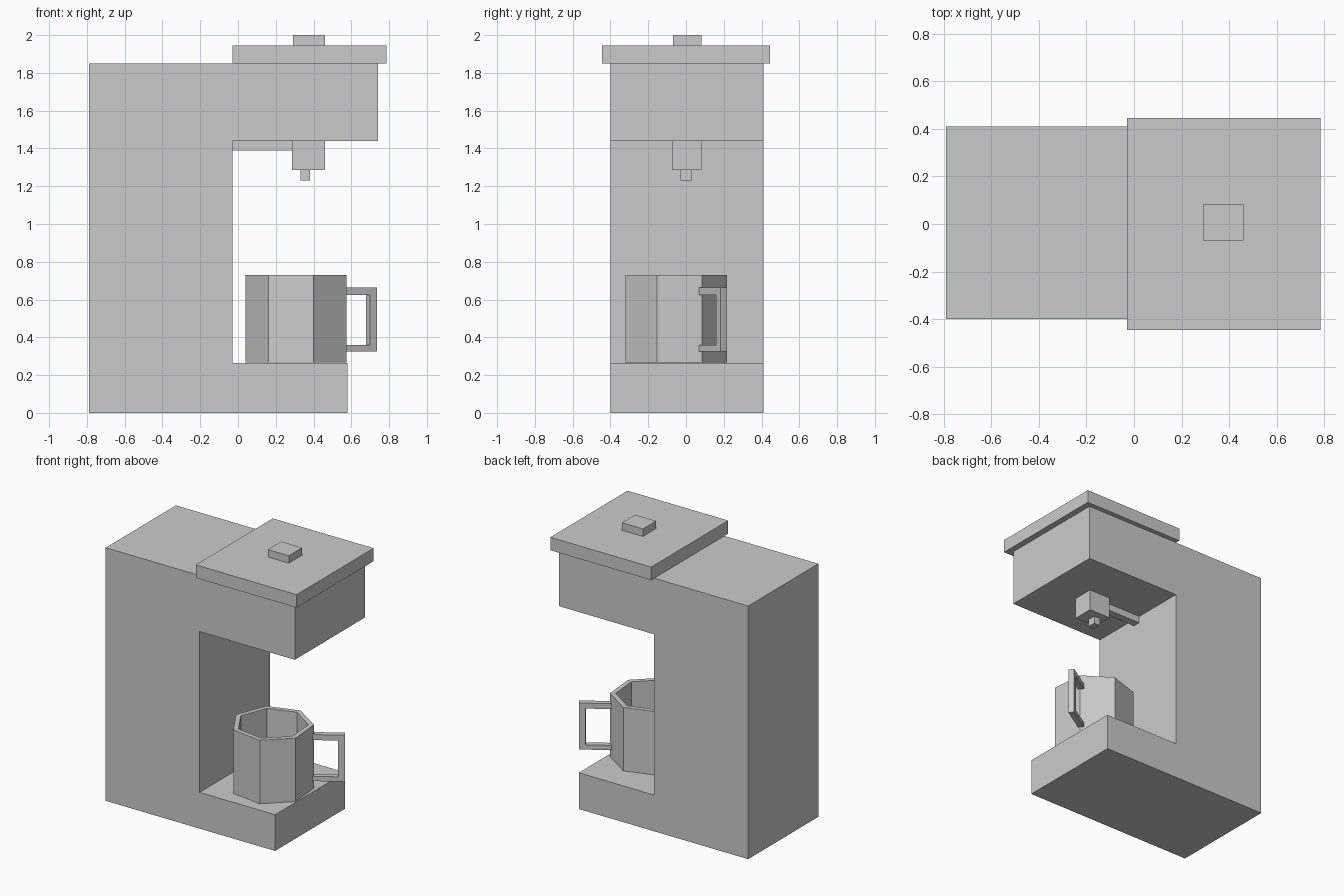
import bpy, bmesh, math
from mathutils import Matrix

if "Cube" in bpy.data.objects:
    bpy.data.objects.remove(bpy.data.objects["Cube"])


def finish(name, bm):
    bmesh.ops.recalc_face_normals(bm, faces=bm.faces)
    mesh = bpy.data.meshes.new(name)
    bm.to_mesh(mesh)
    bm.free()
    obj = bpy.data.objects.new(name, mesh)
    bpy.context.collection.objects.link(obj)
    return obj


def box(name, x, y, z):
    bm = bmesh.new()
    bmesh.ops.create_cube(bm, size=1)
    for v in bm.verts:
        for i, (lo, hi) in enumerate((x, y, z)):
            v.co[i] = hi if v.co[i] > 0 else lo
    return finish(name, bm)


def extrude_xz(name, profile, y0, y1, matrix=Matrix()):
    bm = bmesh.new()
    face = bm.faces.new([bm.verts.new((x, y0, z)) for x, z in profile])
    ext = bmesh.ops.extrude_face_region(bm, geom=[face])
    verts = [g for g in ext["geom"] if isinstance(g, bmesh.types.BMVert)]
    bmesh.ops.translate(bm, verts=verts, vec=(0, y1 - y0, 0))
    bm.transform(matrix)
    return finish(name, bm)


# C-shaped machine body: base, column and overhanging head
extrude_xz("machine_body", [(-0.79, 0), (0.58, 0), (0.58, 0.265), (-0.03, 0.265),
                            (-0.03, 1.44), (0.74, 1.44), (0.74, 1.85), (-0.79, 1.85)],
           -0.40, 0.41)

# Lid and its knob
box("lid", (-0.03, 0.785), (-0.445, 0.445), (1.85, 1.945))
box("lid_knob", (0.29, 0.46), (-0.07, 0.083), (1.945, 2.0))

# Brewing nozzle, tip and feed pipe
box("nozzle", (0.285, 0.46), (-0.072, 0.082), (1.285, 1.44))
box("nozzle_tip", (0.33, 0.38), (-0.028, 0.032), (1.23, 1.285))
box("feed_pipe", (-0.03, 0.285), (-0.035, 0.02), (1.39, 1.44))

# Seven-sided mug: outer wall, rim, inner wall and inside floor
CX, CY = 0.316, -0.056
bm = bmesh.new()
rings = []
for radius, z in ((0.277, 0.266), (0.277, 0.73), (0.24, 0.73), (0.24, 0.30)):
    angles = [math.radians(30.6) + math.tau * k / 7 for k in range(7)]
    rings.append([bm.verts.new((CX + radius * math.cos(a), CY + radius * math.sin(a), z))
                  for a in angles])
for lower, upper in zip(rings, rings[1:]):
    for k in range(7):
        n = (k + 1) % 7
        bm.faces.new((lower[k], lower[n], upper[n], upper[k]))
bm.faces.new(rings[0])
bm.faces.new(rings[-1])
finish("mug", bm)

# Square mug handle, turned to leave the mug at a corner
turn = Matrix.Translation((0.726, 0.199, 0)) @ Matrix.Rotation(math.radians(32), 4, "Z")
extrude_xz("mug_handle", [(-0.22, 0.325), (0, 0.325), (0, 0.665), (-0.22, 0.665),
                          (-0.22, 0.625), (-0.045, 0.625), (-0.045, 0.36), (-0.22, 0.36)],
           -0.02, 0.02, turn)
